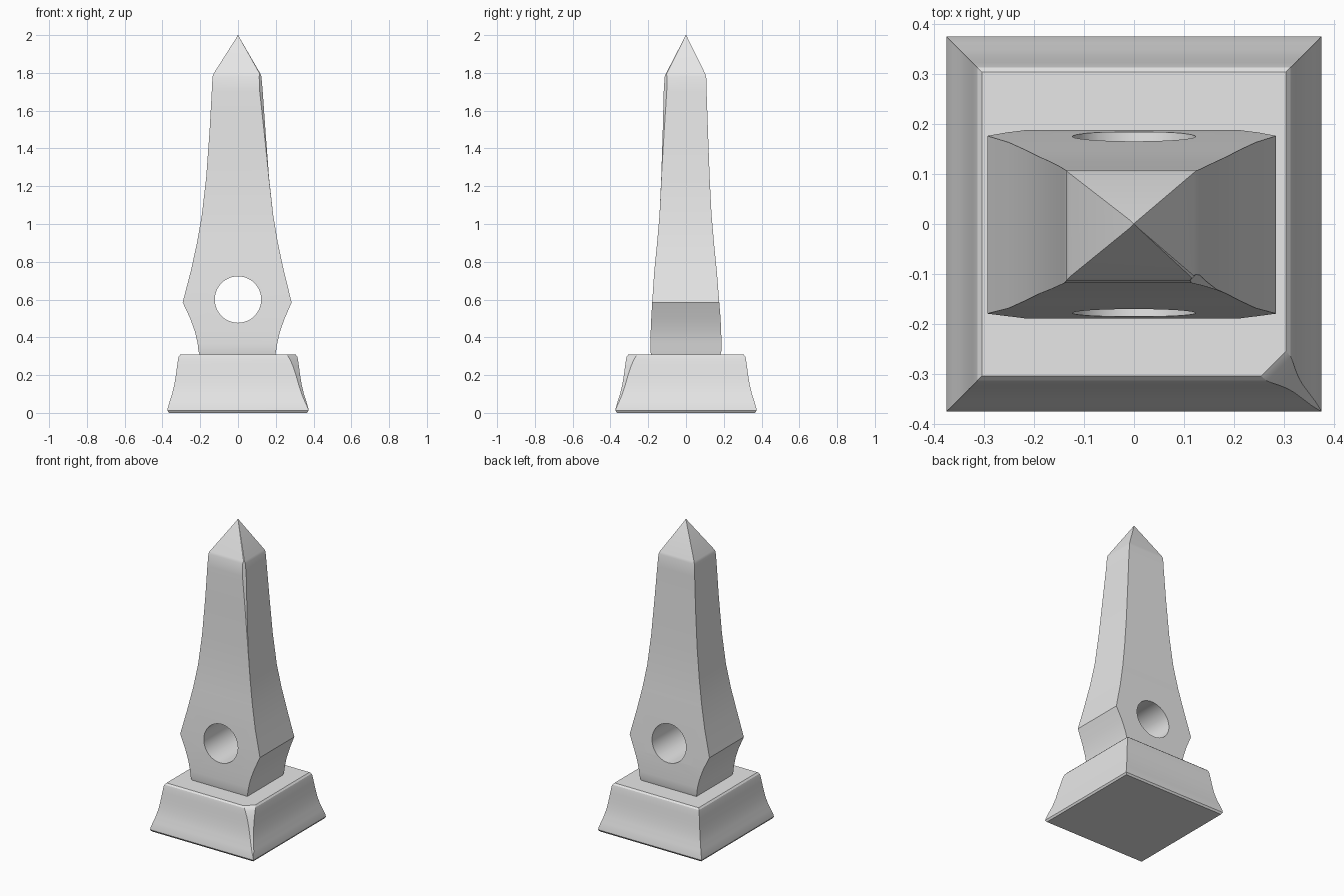
import bpy, bmesh, math

if "Cube" in bpy.data.objects:
    bpy.data.objects.remove(bpy.data.objects["Cube"])

stone = bpy.data.materials.new("pale_stone")
stone.diffuse_color = (0.8, 0.8, 0.8, 1)
stone.use_nodes = True
stone.node_tree.nodes["Principled BSDF"].inputs["Base Color"].default_value = stone.diffuse_color


def loft(name, rings):
    """Stack rectangular rings (z, left, right, front, back, chip); chip cuts the front right corner."""
    bm = bmesh.new()
    loops = []
    for z, l, r, f, b, c in rings:
        pts = [(l, f), (r - c, f), (r, f + c), (r, b), (l, b)]
        loops.append([bm.verts.new((x, y, z)) for x, y in pts])
    for low, up in zip(loops, loops[1:]):
        for i in range(5):
            j = (i + 1) % 5
            bm.faces.new((low[i], low[j], up[j], up[i]))
    bm.faces.new(loops[0][::-1])
    bm.faces.new(loops[-1])
    bmesh.ops.remove_doubles(bm, verts=bm.verts[:], dist=0.0005)
    bmesh.ops.recalc_face_normals(bm, faces=bm.faces[:])
    me = bpy.data.meshes.new(name)
    bm.to_mesh(me)
    bm.free()
    me.materials.append(stone)
    ob = bpy.data.objects.new(name, me)
    bpy.context.collection.objects.link(ob)
    return ob


def smooth(ob):
    bpy.ops.object.select_all(action='DESELECT')
    ob.select_set(True)
    bpy.context.view_layer.objects.active = ob
    bpy.ops.object.shade_smooth_by_angle(angle=math.radians(25))


# flared plinth with a chipped corner: (z, half width, chip)
plinth_profile = [(0, 0.366, 0), (0.012, 0.374, 0), (0.025, 0.372, 0.002), (0.06, 0.362, 0.008),
                  (0.10, 0.349, 0.012), (0.15, 0.337, 0.016), (0.20, 0.329, 0.022),
                  (0.25, 0.322, 0.032), (0.285, 0.317, 0.042), (0.30, 0.313, 0.048),
                  (0.31, 0.304, 0.05)]
plinth = loft("plinth", [(z, -h, h, -h, h, c) for z, h, c in plinth_profile])

# tapering shaft and pointed cap: (z, left, right, front, back, chip)
shaft = loft("shaft", [
    (0.30, -0.20, 0.195, -0.183, 0.18, 0),
    (0.33, -0.21, 0.202, -0.189, 0.188, 0),
    (0.37, -0.214, 0.208, -0.189, 0.188, 0),
    (0.43, -0.228, 0.222, -0.187, 0.186, 0),
    (0.50, -0.253, 0.247, -0.184, 0.183, 0),
    (0.585, -0.293, 0.284, -0.179, 0.176, 0),
    (0.75, -0.25, 0.243, -0.168, 0.163, 0),
    (0.90, -0.217, 0.211, -0.153, 0.148, 0),
    (1.05, -0.191, 0.186, -0.14, 0.135, 0),
    (1.25, -0.168, 0.164, -0.131, 0.125, 0.001),
    (1.50, -0.15, 0.145, -0.123, 0.116, 0.008),
    (1.70, -0.139, 0.131, -0.118, 0.109, 0.016),
    (1.78, -0.135, 0.124, -0.113, 0.107, 0.012),
    (1.795, -0.13, 0.119, -0.107, 0.102, 0.004),
    (1.99, -0.006, 0.006, -0.006, 0.006, 0),
    (2.0, -0.001, 0.001, -0.001, 0.001, 0)])

# round hole through the shaft
bpy.ops.mesh.primitive_cylinder_add(vertices=48, radius=0.123, depth=1,
                                    location=(0, 0, 0.6), rotation=(math.pi / 2, 0, 0))
cutter = bpy.context.object
cutter.name = "hole_cutter"
cutter.data.materials.append(stone)
mod = shaft.modifiers.new("hole", 'BOOLEAN')
mod.object = cutter
mod.operation = 'DIFFERENCE'
mod.solver = 'EXACT'
bpy.ops.object.select_all(action='DESELECT')
shaft.select_set(True)
bpy.context.view_layer.objects.active = shaft
bpy.ops.object.modifier_apply(modifier="hole")
bpy.data.objects.remove(cutter, do_unlink=True)

for ob in (plinth, shaft):
    smooth(ob)
